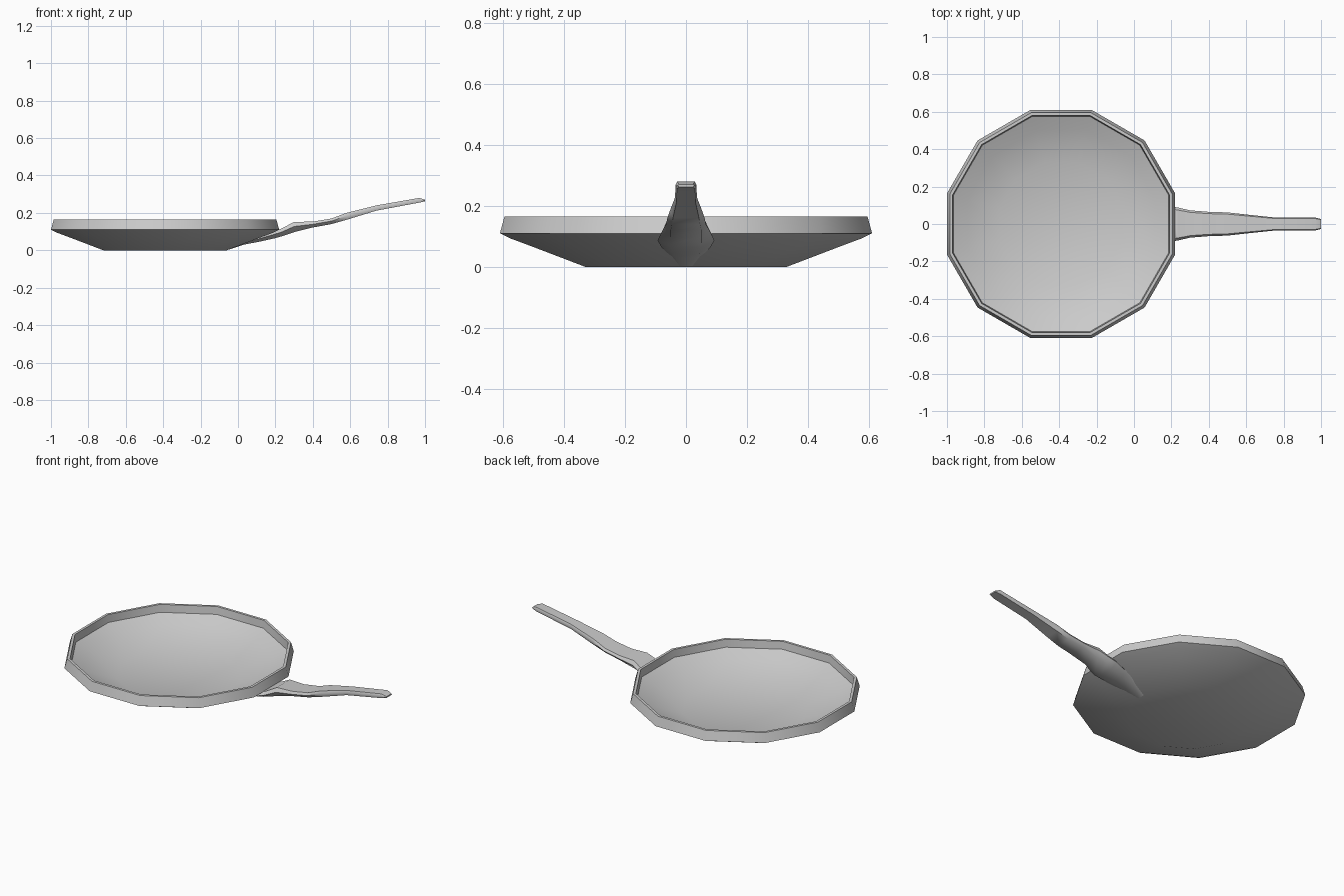
import bpy, bmesh, math

if "Cube" in bpy.data.objects:
    bpy.data.objects.remove(bpy.data.objects["Cube"])


def make_object(name, bm, angle):
    bmesh.ops.recalc_face_normals(bm, faces=bm.faces[:])
    mesh = bpy.data.meshes.new(name)
    bm.to_mesh(mesh)
    bm.free()
    obj = bpy.data.objects.new(name, mesh)
    bpy.context.collection.objects.link(obj)
    bpy.ops.object.select_all(action='DESELECT')
    obj.select_set(True)
    bpy.context.view_layer.objects.active = obj
    bpy.ops.object.shade_smooth_by_angle(angle=math.radians(angle))
    return obj


def loft(bm, sections):
    rings = [[bm.verts.new(p) for p in s] for s in sections]
    for a, b in zip(rings, rings[1:]):
        n = len(a)
        for i in range(n):
            j = (i + 1) % n
            bm.faces.new((a[i], a[j], b[j], b[i]))
    bm.faces.new(rings[0])
    bm.faces.new(rings[-1])


# Pan: twelve-sided dish, profile given as (flat-to-centre radius, height)
SIDES, CENTRE_X = 12, -0.39
profile = [(0.33, 0.0), (0.50, 0.065), (0.575, 0.093), (0.61, 0.11), (0.595, 0.165),
           (0.58, 0.165), (0.575, 0.12), (0.50, 0.085), (0.33, 0.022)]


def pan_ring(apothem, z):
    r = apothem / math.cos(math.pi / SIDES)
    angles = [2 * math.pi * (i + 0.5) / SIDES for i in range(SIDES)]
    return [(CENTRE_X + r * math.cos(a), r * math.sin(a), z) for a in angles]


bm = bmesh.new()
loft(bm, [pan_ring(r, z) for r, z in profile])
make_object("pan_body", bm, 40)

# Handle: (x, top half width, bottom half width, bottom z, top z)
stations = [(-0.05, 0.03, 0.02, 0.003, 0.012),
            (0.03, 0.055, 0.035, 0.03, 0.045),
            (0.12, 0.08, 0.045, 0.047, 0.078),
            (0.20, 0.093, 0.05, 0.065, 0.105),
            (0.235, 0.088, 0.05, 0.075, 0.117),
            (0.30, 0.073, 0.05, 0.097, 0.152),
            (0.40, 0.065, 0.05, 0.122, 0.153),
            (0.50, 0.062, 0.046, 0.14, 0.17),
            (0.58, 0.053, 0.042, 0.163, 0.2),
            (0.74, 0.036, 0.031, 0.212, 0.24),
            (0.97, 0.034, 0.03, 0.255, 0.28),
            (1.0, 0.027, 0.022, 0.262, 0.27)]


def handle_section(x, wt, wb, zb, zt):
    mid = zb + 0.55 * (zt - zb)
    right = [(x, wb, zb), (x, wt, mid), (x, wt * 0.85, zt)]
    return right + [(px, -py, pz) for px, py, pz in reversed(right)]


bm = bmesh.new()
loft(bm, [handle_section(*s) for s in stations])
make_object("handle", bm, 50)
